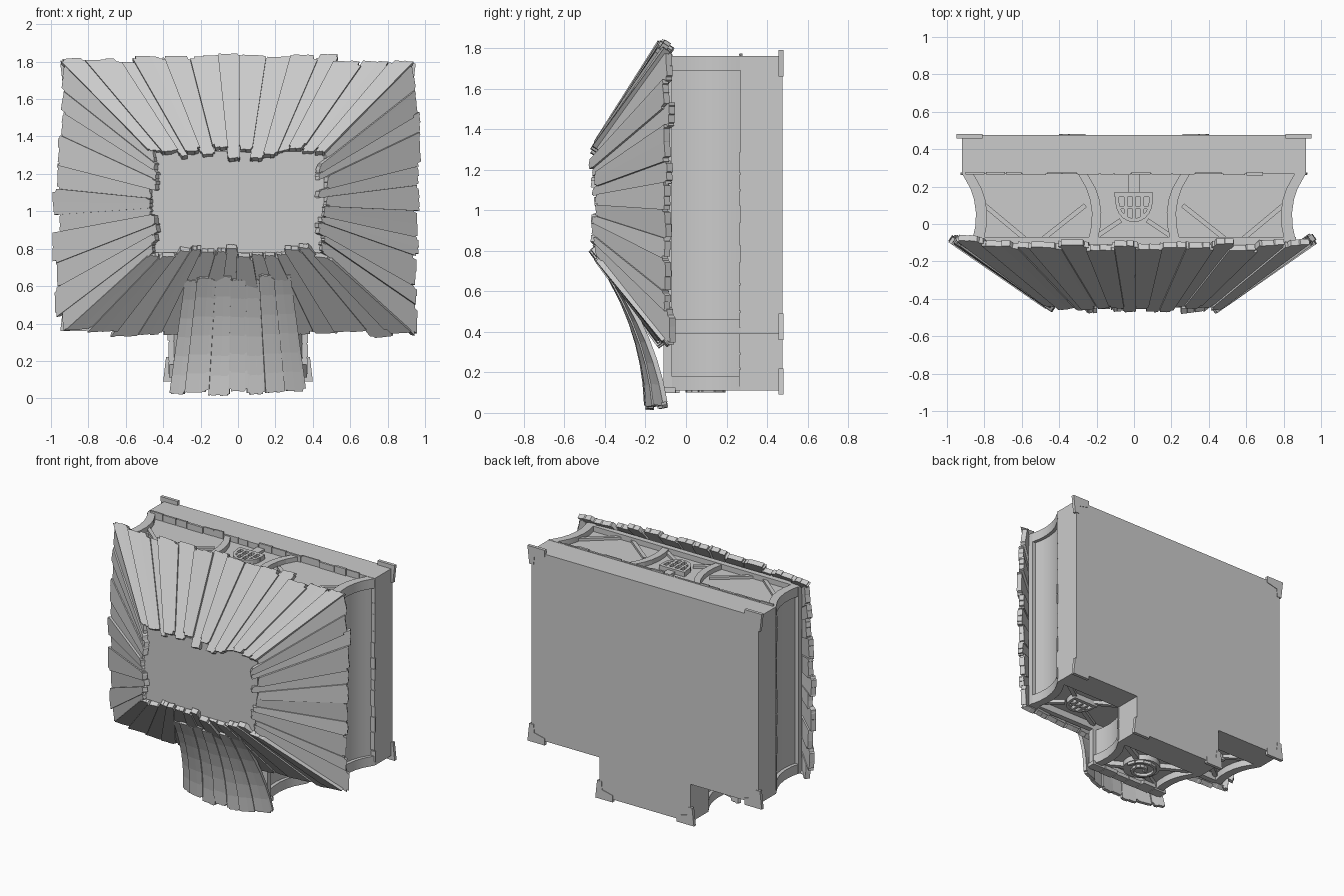
import bpy, bmesh, math, random
from mathutils import Vector

if "Cube" in bpy.data.objects:
    bpy.data.objects.remove(bpy.data.objects["Cube"])

random.seed(11)
R = random.uniform


def finish(name, bm, smooth=False):
    bmesh.ops.recalc_face_normals(bm, faces=bm.faces[:])
    me = bpy.data.meshes.new(name)
    bm.to_mesh(me)
    bm.free()
    ob = bpy.data.objects.new(name, me)
    bpy.context.collection.objects.link(ob)
    if smooth:
        bpy.context.view_layer.objects.active = ob
        ob.select_set(True)
        bpy.ops.object.shade_smooth_by_angle(angle=math.radians(30))
        ob.select_set(False)


def prism(bm, pts, z0, z1):
    lo = [bm.verts.new((x, y, z0)) for x, y in pts]
    hi = [bm.verts.new((x, y, z1)) for x, y in pts]
    bm.faces.new(lo[::-1])
    bm.faces.new(hi)
    n = len(pts)
    for i in range(n):
        j = (i + 1) % n
        bm.faces.new((lo[i], lo[j], hi[j], hi[i]))


def box(bm, x0, x1, y0, y1, z0, z1):
    prism(bm, [(x0, y0), (x1, y0), (x1, y1), (x0, y1)], z0, z1)


def beam(bm, p, q, w, z0, z1):
    p, q = Vector(p), Vector(q)
    d = (q - p).normalized() * w / 2
    n = Vector((-d.y, d.x))
    prism(bm, [p + n, p - n, q - n, q + n], z0, z1)


# Concave side profile (half width, y), shared by walls, rails and ribs
PROFILE = [(.92, .27), (.90, .235), (.875, .19), (.855, .13), (.845, .06), (.848, -.01), (.865, -.09)]


def curve(dx=0.0, s=1):
    return [(s * (x + dx), y) for x, y in PROFILE]


def rail(bm, dx, w, z0, z1):
    for s in (1, -1):
        prism(bm, curve(dx, s) + curve(dx - w, s)[::-1], z0, z1)


def storey(name, dx, z0, z1, top):
    # recessed curved core
    bm = bmesh.new()
    prism(bm, curve(dx - .025) + curve(dx - .025, -1)[::-1], z0 + .05, z1 - top * .55)
    finish(name + "_walls", bm, True)
    # edge rails and front lip
    bm = bmesh.new()
    rail(bm, dx, .06, z0, z0 + .07)
    if top:
        rail(bm, dx, .06, z1 - top, z1)
    w = .865 + dx
    box(bm, -w, w, -.11, -.07, z0, z1)
    finish(name + "_rails", bm, True)
    # solid back block
    bm = bmesh.new()
    w = .92 + dx
    box(bm, -w, w, .27, .476, z0, z1)
    finish(name + "_back_block", bm)


storey("main", 0, .39, 1.76, .07)
storey("lower", -.55, .11, .39, 0)

# Corner brackets on the back
bm = bmesh.new()
for s in (1, -1):
    for x, z, d in ((.95, 1.79, -1), (.95, .36, 1), (.40, .09, 1)):
        x0, x1, z2 = s * (x - .14), s * x, z + d * .13
        poly = [(x0, z), (x1, z), (x1 - s * .015, z2), (x1 - s * .05, z2), (x1 - s * .055, z + d * .07), (x0, z + d * .05)]
        f = [bm.verts.new((a, .457, b)) for a, b in poly]
        g = [bm.verts.new((a, .48, b)) for a, b in poly]
        bm.faces.new(f)
        bm.faces.new(g[::-1])
        for i in range(6):
            j = (i + 1) % 6
            bm.faces.new((f[i], f[j], g[j], g[i]))
finish("corner_brackets", bm)

# Broken batten rows along the step in front of the back block
bm = bmesh.new()
x = -.9
while x < .88:
    w = R(.07, .14)
    box(bm, x, min(x + w, .92), .26 + R(0, .008), .278, 1.72, 1.762 + R(0, .012))
    x += w + .006
for s in (1, -1):
    for xo, z, top in ((.92, .42, 1.7), (.37, .13, .34)):
        while z < top:
            h = R(.06, .13)
            a, b = sorted((s * (xo - .05), s * (xo + R(.001, .008))))
            box(bm, a, b, .262 + R(0, .006), .276, z, min(z + h, top + .05))
            z += h + .008
finish("step_battens", bm)

# Roof ribs and diagonal braces
bm = bmesh.new()
rail(bm, -.62, .05, 1.70, 1.755)
for s in (1, -1):
    for p, q in (((.81, .11), (.57, -.09)), ((.26, .10), (.5, -.09)), ((.25, -.10), (.07, .02))):
        beam(bm, (s * p[0], p[1]), (s * q[0], q[1]), .025, 1.70, 1.74)
box(bm, -.03, .03, .15, .27, 1.70, 1.74)
finish("roof_ribs", bm)


def emblem(bm, cx, z0, z1):
    # lattice basket ornament: bar, half ring and slats
    box(bm, cx - .105, cx + .1, .145, .17, z0, z1)
    arc = [(math.cos(a), math.sin(a)) for a in [math.pi * (1 + i / 10) for i in range(11)]]
    prism(bm, [(cx + .1 * c, .12 + .11 * s) for c, s in arc] + [(cx + .08 * c, .12 + .09 * s) for c, s in arc[::-1]], z0, z1)
    for x in (-.045, 0, .045):
        box(bm, cx + x - .009, cx + x + .009, .03, .15, z0, z1)
    box(bm, cx - .09, cx + .09, .08, .095, z0, z1)
    for x in (-.09, .09):
        box(bm, cx + x - .01, cx + x + .01, .115, .15, z0, z1)


bm = bmesh.new()
emblem(bm, 0, 1.70, 1.755)
finish("roof_ornament", bm)

# Ornaments and braces below the main overhangs
bm = bmesh.new()
for s in (1, -1):
    emblem(bm, s * .58, .40, .45)
    for p, q in (((.80, .25), (.67, .16)), ((.80, -.07), (.66, .04)), ((.34, .25), (.5, .16)), ((.31, -.07), (.5, .04))):
        beam(bm, (s * p[0], p[1]), (s * q[0], q[1]), .03, .415, .45)
finish("underside_ornaments", bm)

# Round boss with a scroll under the lower storey
bm = bmesh.new()
N = 24
ring = [(math.cos(2 * math.pi * i / N), math.sin(2 * math.pi * i / N)) for i in range(N)]
prism(bm, [(.13 * c, .08 + .13 * s) for c, s in ring], .12, .17)
spiral = [((.12 - .005 * i) * math.cos(i * .5), .08 + (.12 - .005 * i) * math.sin(i * .5)) for i in range(20)]
for p, q in zip(spiral, spiral[1:]):
    beam(bm, p, q, .02, .1, .13)
for s in (1, -1):
    beam(bm, (s * .26, -.08), (s * .1, .01), .035, .125, .17)
    beam(bm, (s * .3, .26), (s * .1, .15), .035, .125, .17)
finish("lower_boss", bm, True)

# Thin broken sill under the front of the lower storey
bm = bmesh.new()
for i in range(6):
    box(bm, -.33 + i * .11, -.225 + i * .11, -.125 + R(0, .01), -.03 - R(0, .03), .098, .125)
finish("lower_sill", bm)


def planks(name, f, count, rows, th, jag):
    # row of split, uneven boards laid over the surface f(u, t), u in -1..1, t in 0..1
    bm = bmesh.new()
    edges = [-1 + 2 * i / count + (R(-.45, .45) / count if 0 < i < count else 0) for i in range(count + 1)]
    for k, (a, b) in enumerate(zip(edges, edges[1:])):
        a, b = a - .006, b + .006
        l0 = R(.002, .006) + (k % 2) * .012
        l1 = l0 + R(-.006, .006)
        s0, s1 = R(-jag, jag), 1 + R(-jag, jag)
        cuts = [0, R(.08, .16), R(.45, .6), R(.82, .92), 1]
        cols = []
        for i, (c0, c1) in enumerate(zip(cuts, cuts[1:])):
            d = jag * (1.0 if i in (0, 3) else .3)
            e0, e1 = s0 + R(0, d), s1 - R(0, d)
            cols += [(c0 + (.01 if i else 0), e0, e1), (c1 - (.01 if i < 3 else 0), e0 + R(0, .01), e1 - R(0, .01))]
        grid = []
        for c, e0, e1 in cols:
            line = []
            for r in range(rows + 1):
                t = e0 + (e1 - e0) * r / rows
                p, q = f(a, t), f(b, t)
                n = (q - p).cross(f((a + b) / 2, t + .01) - f((a + b) / 2, t)).normalized()
                n = -n if n.y > 0 else n
                p = p.lerp(q, c) + n * (l0 + (l1 - l0) * c)
                line.append((bm.verts.new(p), bm.verts.new(p - n * th)))
            grid.append(line)
        for g, h in zip(grid, grid[1:]):
            for r in range(rows):
                for m in (0, 1):
                    bm.faces.new((g[r][m], h[r][m], h[r + 1][m], g[r + 1][m]))
            for r in (0, rows):
                bm.faces.new((g[r][0], h[r][0], h[r][1], g[r][1]))
        for g in (grid[0], grid[-1]):
            for r in range(rows):
                bm.faces.new((g[r][0], g[r + 1][0], g[r + 1][1], g[r][1]))
    finish(name, bm)


def sloped(inner, outer):
    return lambda u, t: Vector(inner(u)).lerp(Vector(outer(u)), t)


def bow(u):
    return 1 - u * u


# Splayed board surround
planks("top_planks", sloped(lambda u: (.45 * u, -.455, 1.30),
       lambda u: (.94 * u, -.09 - .03 * bow(u), 1.80 + .03 * bow(u))), 14, 1, .035, .05)
planks("bottom_planks", sloped(lambda u: (.45 * u, -.455, .79),
       lambda u: (.94 * u, -.09 - .04 * bow(u), .345)), 14, 1, .035, .05)
for s, side in ((1, "right"), (-1, "left")):
    planks(side + "_planks", sloped(lambda u: (s * .445, -.45, 1.05 + .26 * u),
           lambda u: (s * (.945 + .03 * bow(u)), -.085, 1.07 + .73 * u)), 11, 1, .035, .045)

# Flat panel filling the opening
bm = bmesh.new()
box(bm, -.46, .46, -.43, -.41, .78, 1.32)
finish("front_panel", bm)


# Curved board apron hanging below
def apron(u, t):
    z = .63 * (1 - t)
    y = -.195 - .165 * (1 - t) ** 2 + .085 * t * u * u
    return Vector(((.28 + .085 * t) * u, y, z + .02))


planks("apron_planks", apron, 7, 6, .025, .03)
